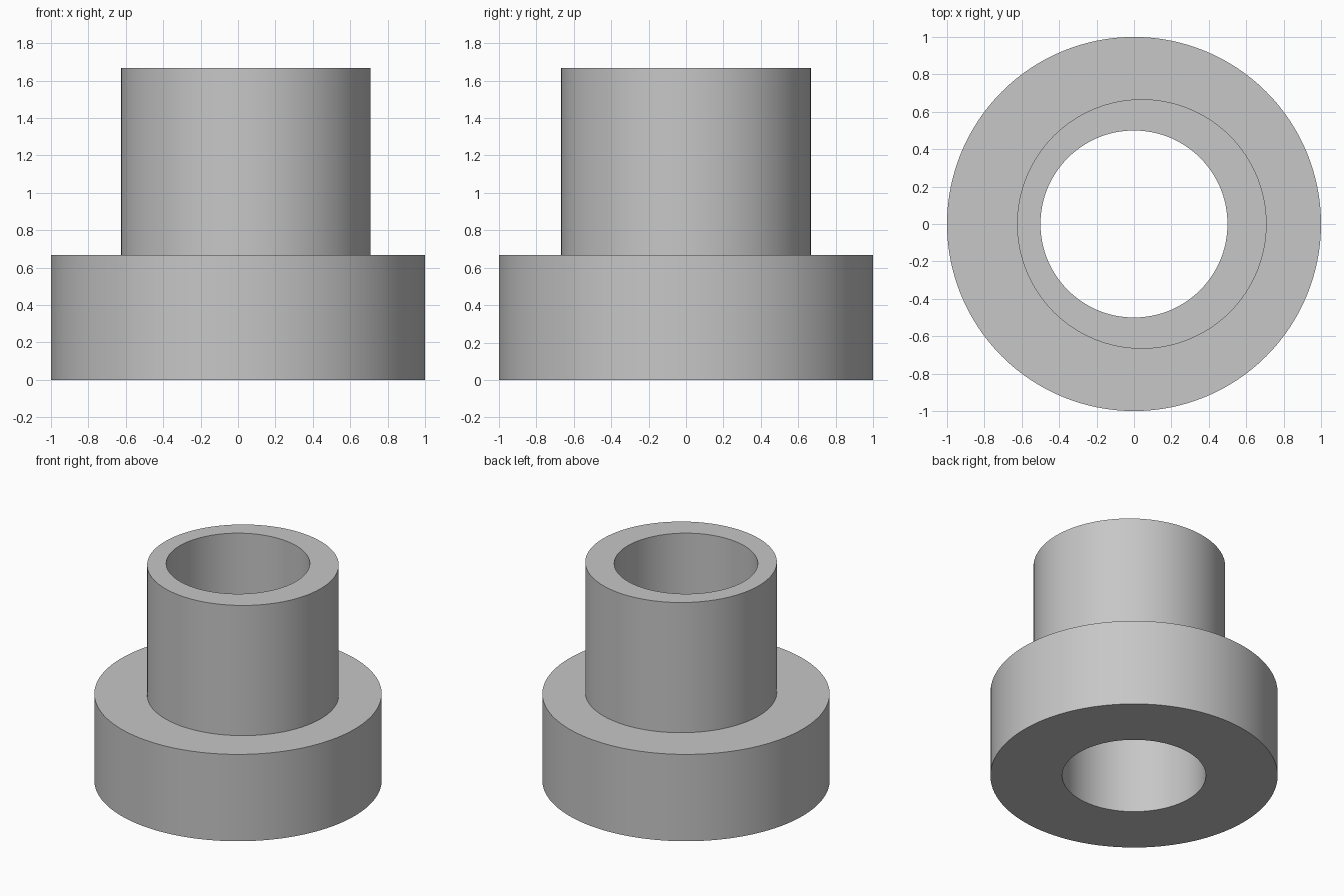
import bpy, bmesh, math

if "Cube" in bpy.data.objects:
    bpy.data.objects.remove(bpy.data.objects["Cube"], do_unlink=True)

SEGMENTS = 128
FLANGE_TOP = 0.667
NECK_TOP = 1.667
NECK_OFFSET = 0.042  # the neck sits off-centre from the bore

grey = bpy.data.materials.new("plain grey")
grey.use_nodes = True
colour = (0.57, 0.57, 0.57, 1)
grey.diffuse_color = colour
grey.node_tree.nodes["Principled BSDF"].inputs["Base Color"].default_value = colour


def ring(bm, radius, z, x=0.0):
    """Add one circle of vertices."""
    step = math.tau / SEGMENTS
    return [bm.verts.new((x + radius * math.cos(i * step), radius * math.sin(i * step), z))
            for i in range(SEGMENTS)]


# Flanged bushing: closed loop of rings around the wall section
bm = bmesh.new()
rings = [
    ring(bm, 0.5, 0),                               # bore bottom
    ring(bm, 1.0, 0),                               # flange bottom edge
    ring(bm, 1.0, FLANGE_TOP),                      # flange top edge
    ring(bm, 0.667, FLANGE_TOP, NECK_OFFSET),       # neck base
    ring(bm, 0.667, NECK_TOP, NECK_OFFSET),         # neck rim
    ring(bm, 0.5, NECK_TOP),                        # bore top
]
for a, b in zip(rings, rings[1:] + rings[:1]):
    for i in range(SEGMENTS):
        j = (i + 1) % SEGMENTS
        bm.faces.new((a[i], a[j], b[j], b[i]))
bmesh.ops.recalc_face_normals(bm, faces=bm.faces)

mesh = bpy.data.meshes.new("flanged_bushing")
bm.to_mesh(mesh)
bm.free()
mesh.materials.append(grey)
bushing = bpy.data.objects.new("flanged_bushing", mesh)
bpy.context.collection.objects.link(bushing)

# Smooth walls with sharp rims
bpy.ops.object.select_all(action="DESELECT")
bushing.select_set(True)
bpy.context.view_layer.objects.active = bushing
bpy.ops.object.shade_smooth_by_angle(angle=math.radians(30))
